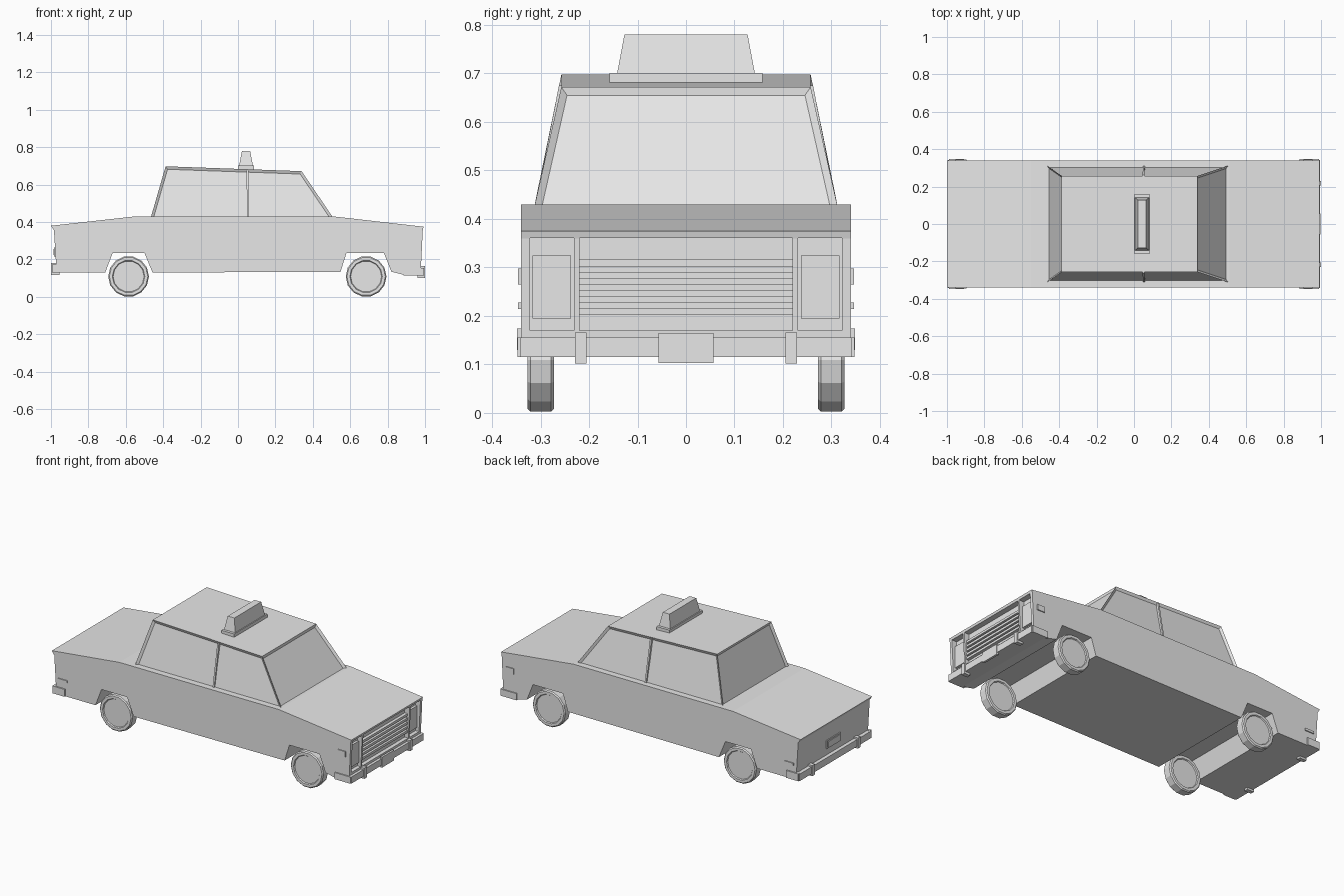
import bpy, bmesh, math

cube = bpy.data.objects.get("Cube")
if cube:
    bpy.data.objects.remove(cube, do_unlink=True)

grey = bpy.data.materials.new("plain_grey")
grey.use_nodes = True
GREY = (0.8, 0.8, 0.8, 1)
grey.diffuse_color = GREY
for node in grey.node_tree.nodes:
    if node.type == 'BSDF_PRINCIPLED':
        node.inputs["Base Color"].default_value = GREY


def finish(name, bm):
    bmesh.ops.recalc_face_normals(bm, faces=bm.faces)
    mesh = bpy.data.meshes.new(name)
    bm.to_mesh(mesh)
    bm.free()
    mesh.materials.append(grey)
    obj = bpy.data.objects.new(name, mesh)
    bpy.context.collection.objects.link(obj)
    return obj


def prism(bm, loop_a, loop_b):
    """Closed solid between two matching loops of points."""
    a = [bm.verts.new(p) for p in loop_a]
    b = [bm.verts.new(p) for p in loop_b]
    n = len(a)
    bm.faces.new(a)
    bm.faces.new(b[::-1])
    for i in range(n):
        j = (i + 1) % n
        bm.faces.new((a[j], a[i], b[i], b[j]))
    bmesh.ops.recalc_face_normals(bm, faces=bm.faces)


def ring(x, y, z):
    """Rectangle of points; z may differ at its two x ends."""
    return [(x[0], y[0], z[0]), (x[1], y[0], z[1]),
            (x[1], y[1], z[1]), (x[0], y[1], z[0])]


def loft(name, low, high):
    bm = bmesh.new()
    prism(bm, ring(*low), ring(*high))
    return finish(name, bm)


def box(name, x, y, z):
    return loft(name, (x, y, (z[0], z[0])), (x, y, (z[1], z[1])))


def sided(side, inner, outer):
    return tuple(sorted((side * inner, side * outer)))


SIDES = (("left", 1), ("right", -1))

# Body: side profile with open wheel arches
W = 0.34
profile = [(-1, 0.38), (-0.55, 0.43), (0.51, 0.43), (0.992, 0.375),
           (0.988, 0.36), (0.976, 0.115), (0.9, 0.115), (0.82, 0.134),
           (0.78, 0.235), (0.58, 0.235), (0.548, 0.134), (-0.457, 0.13),
           (-0.5, 0.235), (-0.67, 0.235), (-0.71, 0.13), (-0.97, 0.13),
           (-0.984, 0.357)]
bm = bmesh.new()
prism(bm, [(x, -W, z) for x, z in profile], [(x, W, z) for x, z in profile])
body = finish("body", bm)

# Recesses for the grille and lamps
recesses = [(-0.22, 0.22), (0.231, 0.322), (-0.322, -0.231)]
for span in recesses:
    cutter = box("nose_cutter", (0.955, 1.1), span, (0.17, 0.361))
    cutter.hide_render = True
    cutter.hide_viewport = True
    cutter.display_type = 'WIRE'
    cut = body.modifiers.new("nose_recess", 'BOOLEAN')
    cut.operation = 'DIFFERENCE'
    cut.solver = 'EXACT'
    cut.object = cutter

# Grille slats
for i in range(5):
    z = 0.209 + i * 0.025
    box("grille_slat", (0.95, 0.974), (-0.22, 0.22), (z - 0.007, z + 0.007))

# Cabin with sunken windows and thin pillars
bm = bmesh.new()
prism(bm, ring((-0.469, 0.514), (-0.315, 0.315), (0.415, 0.415)),
      ring((-0.387, 0.34), (-0.257, 0.257), (0.698, 0.672)))
walls = [f for f in bm.faces if abs(f.normal.z) < 0.8]
bmesh.ops.inset_individual(bm, faces=walls, thickness=0.014, depth=-0.01,
                           use_even_offset=True)
finish("cabin", bm)

# Roof sign on its foot
box("sign_foot", (0.0, 0.085), (-0.158, 0.158), (0.675, 0.701))
loft("roof_sign", ((0.006, 0.08), (-0.142, 0.142), (0.7, 0.7)),
     ((0.021, 0.065), (-0.127, 0.127), (0.78, 0.78)))

# Bumpers, number plates
box("front_bumper", (0.965, 0.994), (-0.342, 0.342), (0.115, 0.155))
box("front_plate", (0.985, 0.998), (-0.057, 0.057), (0.103, 0.165))
box("rear_bumper", (-0.995, -0.96), (-0.342, 0.342), (0.13, 0.172))
box("rear_plate_frame", (-0.983, -0.965), (-0.065, 0.065), (0.215, 0.265))
box("rear_plate", (-0.987, -0.97), (-0.055, 0.055), (0.223, 0.257))

for label, s in SIDES:
    box(label + "_headlight", (0.95, 0.97), sided(s, 0.237, 0.317),
        (0.195, 0.325))
    box(label + "_front_guard", (0.96, 1.0), sided(s, 0.205, 0.229),
        (0.102, 0.166))
    box(label + "_rear_guard", (-1.0, -0.955), sided(s, 0.205, 0.229),
        (0.118, 0.182))
    box(label + "_front_bumper_end", (0.885, 0.99), sided(s, 0.33, 0.347),
        (0.115, 0.155))
    box(label + "_rear_bumper_end", (-0.99, -0.91), sided(s, 0.33, 0.348),
        (0.13, 0.174))
    box(label + "_front_marker", (0.905, 0.955), sided(s, 0.335, 0.346),
        (0.265, 0.298))
    box(label + "_rear_marker", (-0.955, -0.895), sided(s, 0.335, 0.346),
        (0.214, 0.228))
    # Door pillar between the side windows
    loft(label + "_door_pillar",
         ((0.048, 0.058), sided(s, 0.29, 0.312), (0.42, 0.42)),
         ((0.046, 0.056), sided(s, 0.245, 0.262), (0.675, 0.675)))


# Wheels: chamfered tyre with a sunken hub disc
def wheel(name, x, side):
    bm = bmesh.new()
    n, r = 14, 0.109

    def circle(radius, y):
        return [(x + radius * math.cos(math.tau * i / n), side * y,
                 0.109 + radius * math.sin(math.tau * i / n))
                for i in range(n)]
    prism(bm, circle(r, 0.272), circle(r, 0.327))
    caps = [f for f in bm.faces if len(f.verts) == n]
    rims = [e for f in caps for e in f.edges]
    bmesh.ops.bevel(bm, geom=rims, offset=0.006, segments=1, affect='EDGES')
    caps = [f for f in bm.faces if len(f.verts) == n]
    bmesh.ops.inset_individual(bm, faces=caps, thickness=0.016, depth=0)
    bmesh.ops.inset_individual(bm, faces=caps, thickness=0.004, depth=-0.006)
    finish(name, bm)


for label, s in SIDES:
    wheel("front_wheel_" + label, 0.685, s)
    wheel("rear_wheel_" + label, -0.585, s)
